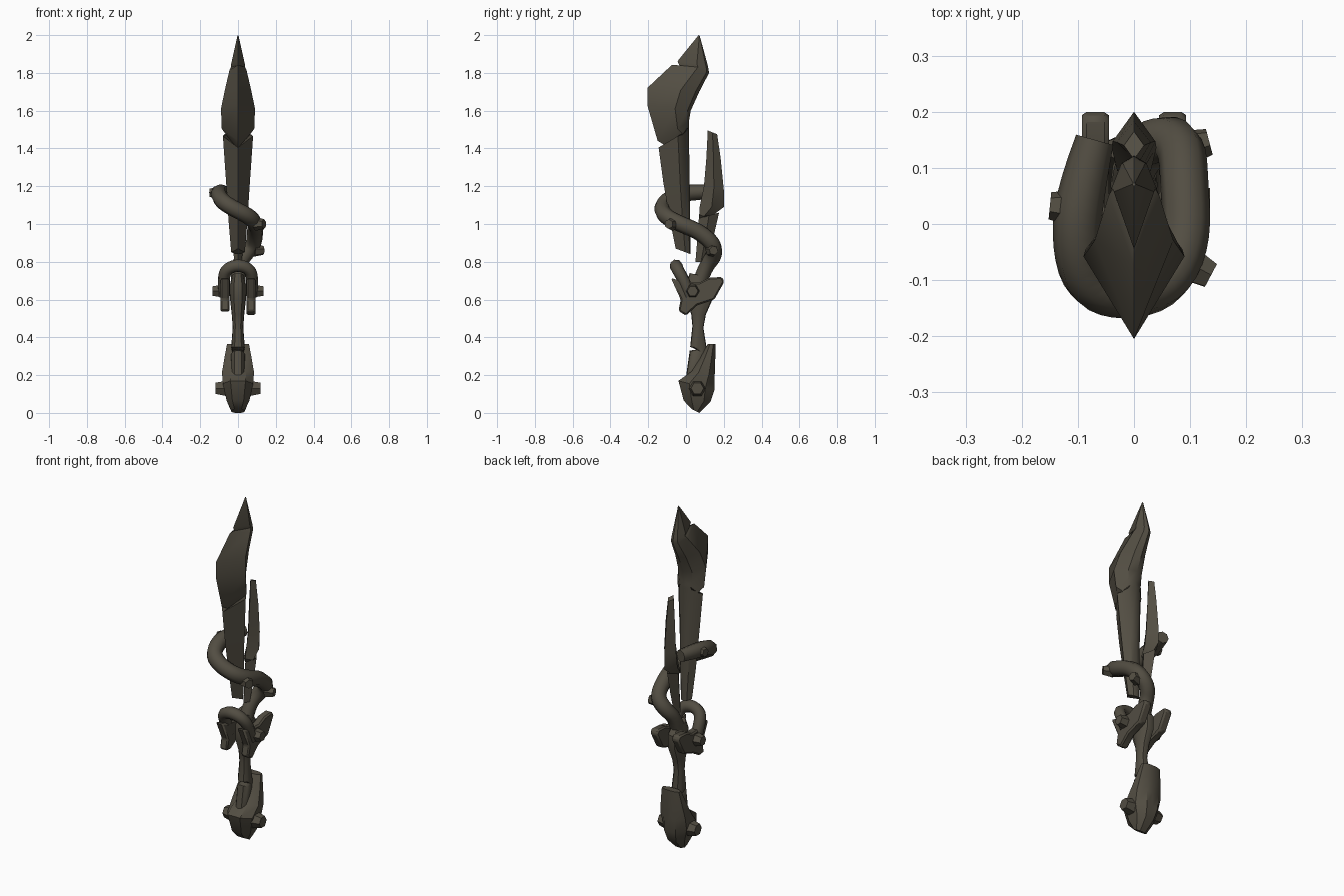
import bpy, bmesh, math
from mathutils import Vector

cube = bpy.data.objects.get("Cube")
if cube:
    bpy.data.objects.remove(cube, do_unlink=True)

# One dark weathered material
COLOR = (0.085, 0.075, 0.055, 1)
mat = bpy.data.materials.new("dark_olive_brown")
mat.use_nodes = True
mat.diffuse_color = COLOR
bsdf = mat.node_tree.nodes["Principled BSDF"]
bsdf.inputs["Base Color"].default_value = COLOR
bsdf.inputs["Roughness"].default_value = 0.8


def smooth(ob, angle):
    bpy.ops.object.select_all(action='DESELECT')
    ob.select_set(True)
    bpy.context.view_layer.objects.active = ob
    bpy.ops.object.shade_smooth_by_angle(angle=math.radians(angle))


def finish(name, bm, angle=35):
    bmesh.ops.recalc_face_normals(bm, faces=bm.faces)
    me = bpy.data.meshes.new(name)
    bm.to_mesh(me)
    bm.free()
    me.materials.append(mat)
    ob = bpy.data.objects.new(name, me)
    bpy.context.collection.objects.link(ob)
    smooth(ob, angle)
    return ob


def loft(name, rings, half, angle=35):
    """Rings are (front y, front z, back y, back z, half width).
    half lists (depth 0..1, width factor) from front to back."""
    outline = half + [(t, -w) for t, w in reversed(half) if w > 0]
    bm = bmesh.new()
    loops = []
    for y0, z0, y1, z1, w in rings:
        loops.append([bm.verts.new((w * k, y0 + (y1 - y0) * t, z0 + (z1 - z0) * t))
                      for t, k in outline])
    n = len(outline)
    for a, b in zip(loops, loops[1:]):
        for i in range(n):
            j = (i + 1) % n
            bm.faces.new((a[i], a[j], b[j], b[i]))
    bm.faces.new(loops[0])
    bm.faces.new(loops[-1])
    return finish(name, bm, angle)


def tube(name, points, depth):
    """Round band along (x, y, z, radius factor) points."""
    cu = bpy.data.curves.new(name, 'CURVE')
    cu.dimensions = '3D'
    cu.bevel_depth = depth
    cu.bevel_resolution = 2
    cu.resolution_u = 4
    cu.use_fill_caps = True
    sp = cu.splines.new('NURBS')
    sp.points.add(len(points) - 1)
    for p, (x, y, z, r) in zip(sp.points, points):
        p.co = (x, y, z, 1)
        p.radius = r
    sp.order_u = 3
    sp.use_endpoint_u = True
    cu.materials.append(mat)
    ob = bpy.data.objects.new(name, cu)
    bpy.context.collection.objects.link(ob)
    bpy.ops.object.select_all(action='DESELECT')
    ob.select_set(True)
    bpy.context.view_layer.objects.active = ob
    bpy.ops.object.convert(target='MESH')
    smooth(bpy.context.view_layer.objects.active, 50)


def stud(name, center, direction, radius, depth=0.06):
    """Six-sided tapered stud."""
    bm = bmesh.new()
    bmesh.ops.create_cone(bm, cap_ends=True, segments=6, radius1=radius,
                          radius2=radius * 0.72, depth=depth)
    rot = Vector((0, 0, 1)).rotation_difference(Vector(direction)).to_matrix()
    bmesh.ops.rotate(bm, verts=bm.verts, matrix=rot)
    bmesh.ops.translate(bm, verts=bm.verts, vec=center)
    finish(name, bm, 30)


BLADE = [(0, 0), (0.64, 1), (0.93, 0.5), (1, 0)]
DIAMOND = [(0, 0), (0.5, 1), (1, 0)]
ROUND = [(0, 0), (0.04, 0.5), (0.25, 0.9), (0.5, 1), (0.75, 0.9), (0.96, 0.5), (1, 0)]

# Main blade with chipped edge
loft("main_blade", [
    (-0.055, 0.87, 0.025, 0.84, 0.036),
    (-0.09, 1.05, 0.022, 1.0, 0.05),
    (-0.12, 1.22, 0.02, 1.2, 0.062),
    (-0.145, 1.405, 0.015, 1.5, 0.08),
    (-0.075, 1.395, 0.015, 1.52, 0.065),
    (-0.15, 1.44, 0.015, 1.54, 0.086),
    (-0.205, 1.63, 0.025, 1.6, 0.09),
    (-0.205, 1.72, 0.07, 1.7, 0.07),
    (-0.075, 1.842, 0.122, 1.8, 0.045),
    (-0.035, 1.84, 0.118, 1.825, 0.038),
    (-0.045, 1.862, 0.115, 1.84, 0.036),
    (0.067, 2.0, 0.073, 1.995, 0.003)], BLADE)

# Rear blade shard
loft("rear_blade", [
    (0.05, 0.8, 0.11, 0.8, 0.02),
    (0.06, 0.92, 0.145, 0.93, 0.03),
    (0.068, 1.03, 0.175, 1.06, 0.035),
    (0.07, 1.05, 0.12, 1.03, 0.03),
    (0.072, 1.09, 0.2, 1.09, 0.04),
    (0.095, 1.2, 0.2, 1.18, 0.038),
    (0.108, 1.35, 0.183, 1.35, 0.03),
    (0.115, 1.495, 0.165, 1.475, 0.018)], DIAMOND)

# Band spiralling around the blades down to the guard
tube("spiral_band", [
    (-0.07, 0.15, 1.17, 0.8), (-0.095, 0.06, 1.17, 1), (-0.105, -0.03, 1.16, 1),
    (-0.085, -0.11, 1.12, 1), (-0.02, -0.13, 1.08, 1), (0.06, -0.11, 1.04, 1),
    (0.095, -0.03, 1.0, 1), (0.09, 0.07, 0.96, 1), (0.085, 0.15, 0.89, 1),
    (0.03, 0.15, 0.83, 1), (0.0, 0.1, 0.77, 0.9), (0.0, 0.07, 0.68, 0.9)], 0.043)

# Guard arch over the front of the grip
tube("guard_arch", [
    (-0.072, 0.02, 0.62, 1), (-0.078, -0.01, 0.7, 1), (-0.065, -0.045, 0.76, 1),
    (0, -0.055, 0.785, 1.1),
    (0.065, -0.045, 0.76, 1), (0.078, -0.01, 0.7, 1), (0.072, 0.02, 0.62, 1)], 0.032)

# Swept guard plates, one on each side
PLATE = [(-0.08, 0.715), (-0.02, 0.695), (0.07, 0.69), (0.12, 0.715), (0.19, 0.72),
         (0.203, 0.695), (0.15, 0.6), (0.06, 0.57), (0.0, 0.515), (-0.04, 0.54),
         (-0.028, 0.6)]
for side, label in ((1, "left"), (-1, "right")):
    bm = bmesh.new()
    drop = 0 if side > 0 else 0.02
    face = bm.faces.new([bm.verts.new((side * 0.045, y, max(z, 0.515 + drop)))
                         for y, z in PLATE])
    ext = bmesh.ops.extrude_face_region(bm, geom=[face])
    moved = [v for v in ext["geom"] if isinstance(v, bmesh.types.BMVert)]
    bmesh.ops.translate(bm, verts=moved, vec=(side * 0.048, 0, 0))
    ob = finish("guard_plate_" + label, bm)
    bev = ob.modifiers.new("soft_edge", 'BEVEL')
    bev.width = 0.008
    bev.segments = 1

# Grip
loft("grip", [
    (0.0, 0.19, 0.09, 0.17, 0.035),
    (0.02, 0.33, 0.11, 0.29, 0.036),
    (0.055, 0.335, 0.11, 0.31, 0.03),
    (0.022, 0.35, 0.11, 0.34, 0.036),
    (0.034, 0.46, 0.092, 0.45, 0.028),
    (0.028, 0.52, 0.105, 0.52, 0.033),
    (0.0, 0.6, 0.14, 0.6, 0.042),
    (0.0, 0.68, 0.14, 0.68, 0.042),
    (0.02, 0.74, 0.11, 0.72, 0.03)], ROUND)

# Pommel with raised rear wall
loft("pommel", [
    (0.03, 0.02, 0.07, 0.0, 0.036),
    (-0.012, 0.065, 0.13, 0.06, 0.06),
    (-0.04, 0.17, 0.15, 0.12, 0.08),
    (0.03, 0.22, 0.152, 0.2, 0.085),
    (0.075, 0.29, 0.155, 0.29, 0.072),
    (0.115, 0.365, 0.155, 0.365, 0.058)],
    [(0, 0), (0, 0.5), (0.3, 1), (0.75, 0.95), (1, 0.45), (1, 0)])

# Studs
for side, label in ((1, "left"), (-1, "right")):
    stud("pommel_stud_" + label, (side * 0.09, 0.06, 0.13), (side, 0, 0), 0.047)
    stud("guard_stud_" + label, (side * 0.105, 0.035, 0.645), (side, 0, 0), 0.04)
stud("band_stud_front", (0.115, -0.08, 1.0), (0.85, -0.45, 0), 0.036, 0.05)
stud("band_stud_lower", (0.11, 0.14, 0.86), (0.95, 0.25, 0), 0.034, 0.05)
stud("band_stud_rear", (-0.125, 0.03, 1.165), (-1, 0.1, 0), 0.034, 0.05)
